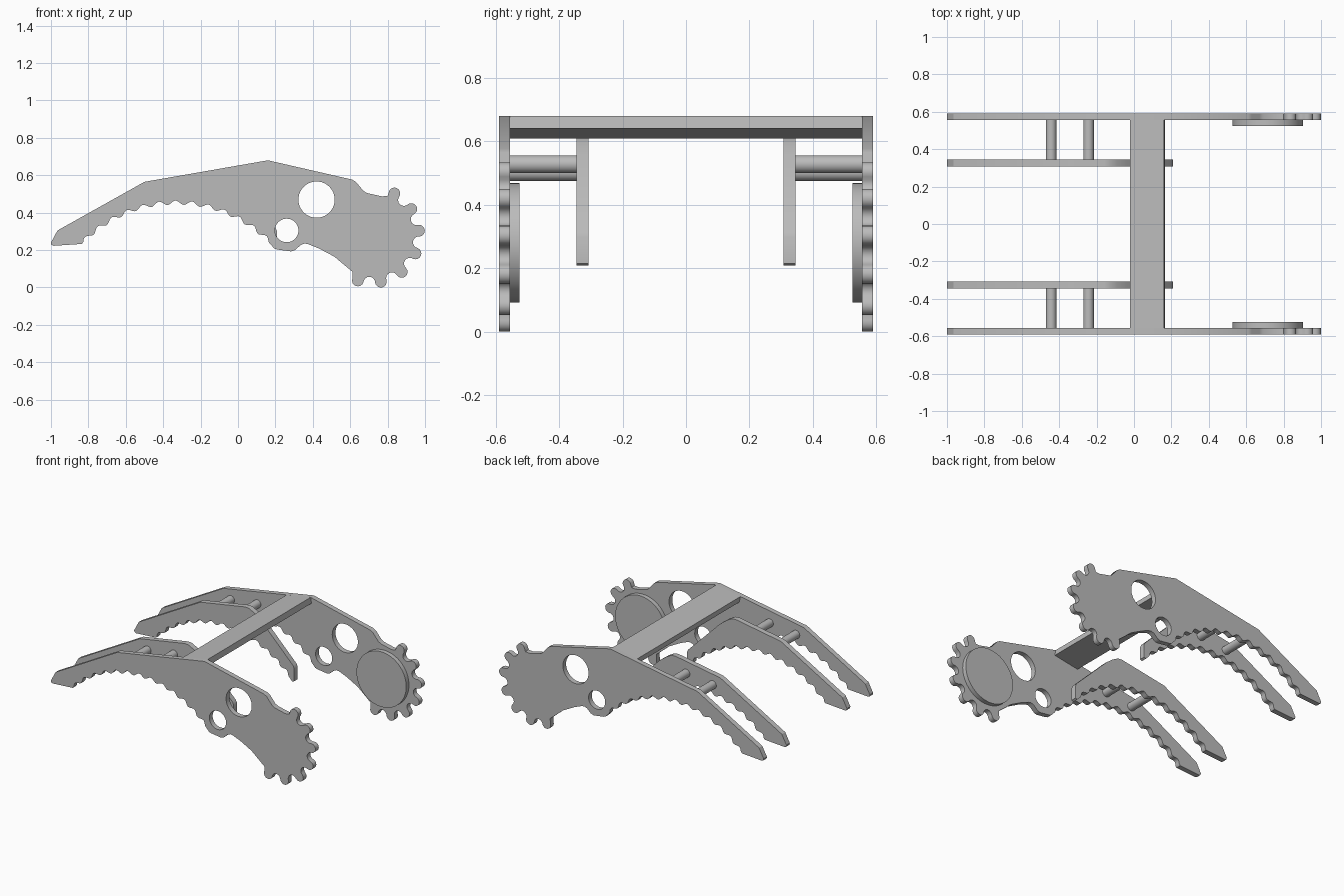
import bpy, bmesh, math
from math import cos, sin, radians, pi

if "Cube" in bpy.data.objects:
    bpy.data.objects.remove(bpy.data.objects["Cube"])

grey = bpy.data.materials.new("mid grey")
grey.diffuse_color = (0.5, 0.5, 0.5, 1)
grey.use_nodes = True
grey.node_tree.nodes["Principled BSDF"].inputs["Base Color"].default_value = grey.diffuse_color


def finish(ob, angle=30):
    bm = bmesh.new()
    bm.from_mesh(ob.data)
    bmesh.ops.remove_doubles(bm, verts=bm.verts, dist=1e-5)
    bmesh.ops.recalc_face_normals(bm, faces=bm.faces)
    bm.to_mesh(ob.data)
    bm.free()
    ob.data.materials.clear()
    ob.data.materials.append(grey)
    bpy.ops.object.select_all(action='DESELECT')
    ob.select_set(True)
    bpy.context.view_layer.objects.active = ob
    bpy.ops.object.shade_smooth_by_angle(angle=radians(angle))


def circle(x, z, r, n=40):
    return [(x + r * cos(2 * pi * i / n), z + r * sin(2 * pi * i / n)) for i in range(n)]


def plate(name, loops, y0, y1):
    """Extrude x-z outlines (first is the border, others are holes) from y0 to y1."""
    cu = bpy.data.curves.new(name, 'CURVE')
    cu.dimensions = '2D'
    cu.fill_mode = 'BOTH'
    cu.extrude = abs(y1 - y0) / 2
    for pts in loops:
        sp = cu.splines.new('POLY')
        sp.points.add(len(pts) - 1)
        for p, (x, z) in zip(sp.points, pts):
            p.co = (x, z, 0, 1)
        sp.use_cyclic_u = True
    tmp = bpy.data.objects.new(name + "_curve", cu)
    bpy.context.collection.objects.link(tmp)
    bpy.context.view_layer.update()
    me = bpy.data.meshes.new_from_object(tmp.evaluated_get(bpy.context.evaluated_depsgraph_get()))
    bpy.data.objects.remove(tmp)
    yc = (y0 + y1) / 2
    for v in me.vertices:
        x, z, d = v.co
        v.co = (x, yc - d, z)
    ob = bpy.data.objects.new(name, me)
    bpy.context.collection.objects.link(ob)
    finish(ob)


def cylinder(name, x, z, r, y0, y1, n=32):
    bpy.ops.mesh.primitive_cylinder_add(vertices=n, radius=r, depth=abs(y1 - y0),
                                        location=(x, (y0 + y1) / 2, z), rotation=(pi / 2, 0, 0))
    ob = bpy.context.object
    ob.name = name
    finish(ob)


# Scalloped gripping edge, running from the middle out to the tip
scallop = []
for i in range(115):
    a = 45.5 + 90 * i / 114
    r = 0.699 - 0.011 * cos(2 * pi * (a - 86.7) / 7.2)
    scallop.append((-0.33 + r * cos(radians(a)), -0.245 + r * sin(radians(a))))
tip = [(-0.835, 0.233), (-0.985, 0.223), (-0.998, 0.228), (-1.0, 0.24),
       (-0.965, 0.305), (-0.5, 0.565)]

# Gear teeth: alternating round tips and round gaps
GX, GZ, GR, TR = 0.715, 0.28, 0.254, 0.031
STEP = 168.5 / 6


def gear_arc(a, start, end, n=8):
    cx, cz = GX + GR * cos(radians(a)), GZ + GR * sin(radians(a))
    return [(cx + TR * cos(radians(a + start + (end - start) * i / n)),
             cz + TR * sin(radians(a + start + (end - start) * i / n))) for i in range(n + 1)]


teeth = []
for k in range(7):
    a = 61.5 - k * STEP
    teeth += gear_arc(a, 90, -90)
    if k < 6:
        teeth += gear_arc(a - STEP / 2, 90, 270)[1:-1]

outer = (tip + [(0.16, 0.68), (0.61, 0.577), (0.63, 0.565), (0.67, 0.517), (0.69, 0.505),
                (0.77, 0.487), (0.80, 0.49)]
         + teeth
         + [(0.613, 0.083), (0.515, 0.165), (0.43, 0.21), (0.375, 0.232), (0.355, 0.235),
            (0.335, 0.227), (0.305, 0.2), (0.285, 0.193), (0.21, 0.203), (0.195, 0.208),
            (0.165, 0.24)]
         + scallop)
inner = (tip + [(-0.16, 0.623), (-0.13, 0.62), (-0.09, 0.598), (-0.04, 0.56), (0.2, 0.32),
                (0.209, 0.3), (0.209, 0.215), (0.195, 0.208), (0.165, 0.24)]
         + scallop)
holes = [circle(0.42, 0.47, 0.097), circle(0.26, 0.305, 0.063)]

for side, s in (("front", -1), ("back", 1)):
    # Outer geared jaw plate, short inner jaw plate and gear boss
    plate(side + "_outer_jaw", [outer] + holes, s * 0.555, s * 0.59)
    plate(side + "_inner_jaw", [inner], s * 0.308, s * 0.345)
    cylinder(side + "_gear_boss", GX, GZ, 0.188, s * 0.525, s * 0.556, 64)
    # Spacer rods between the plates
    cylinder(side + "_tip_rod", -0.443, 0.503, 0.028, s * 0.344, s * 0.556)
    cylinder(side + "_mid_rod", -0.243, 0.528, 0.028, s * 0.344, s * 0.556)

# Cross beam following the slope of the top edge
plate("cross_beam", [[(-0.022, 0.648), (0.16, 0.68), (0.167, 0.641), (-0.015, 0.609)]],
      -0.556, 0.556)
